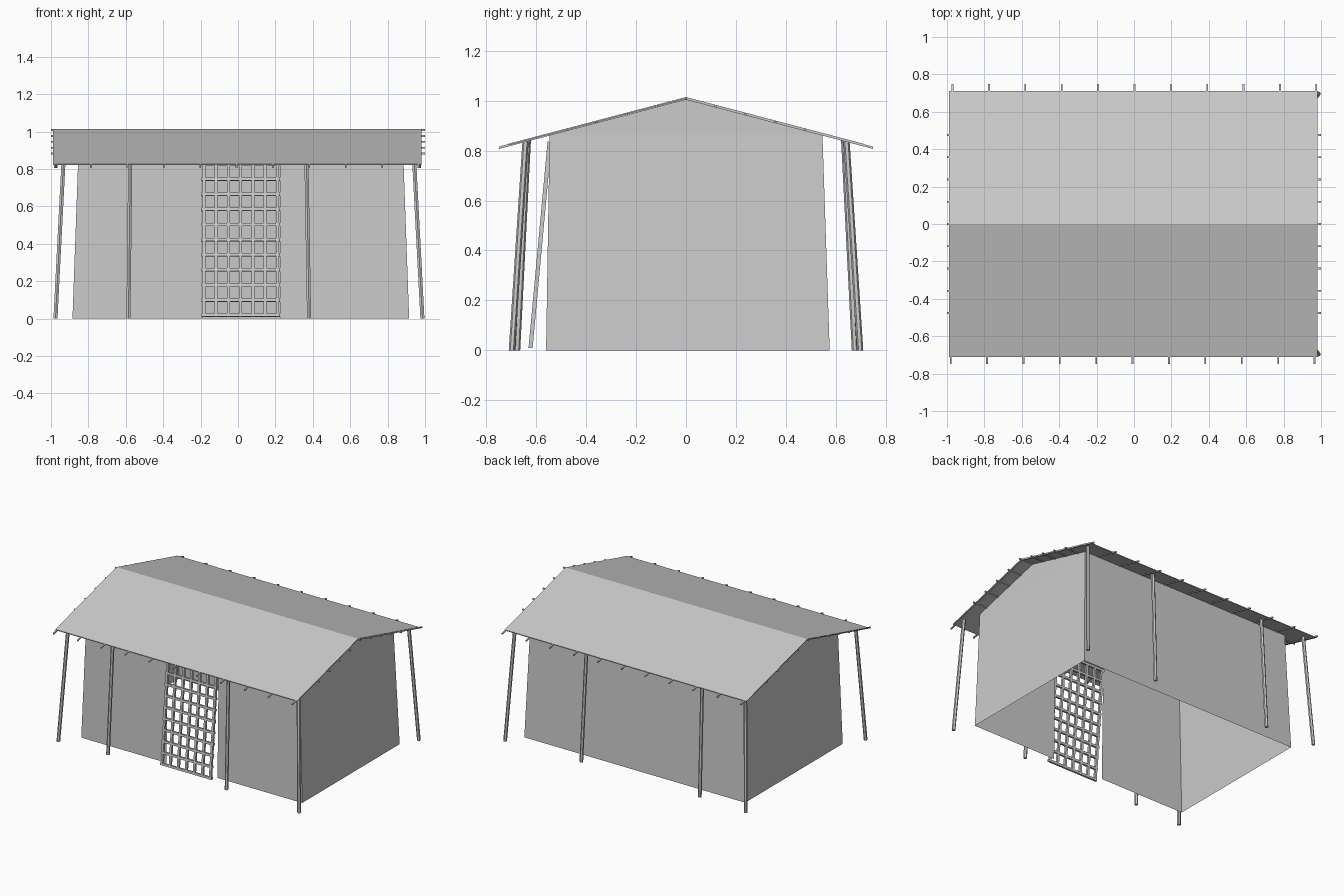
import bpy, bmesh, math
from mathutils import Vector

if "Cube" in bpy.data.objects:
    bpy.data.objects.remove(bpy.data.objects["Cube"])

RIDGE, SLOPE = 1.011, 0.263


def roof_z(y):
    return RIDGE - SLOPE * abs(y)


def finish(name, bm):
    bmesh.ops.recalc_face_normals(bm, faces=bm.faces)
    me = bpy.data.meshes.new(name)
    bm.to_mesh(me)
    bm.free()
    ob = bpy.data.objects.new(name, me)
    bpy.context.collection.objects.link(ob)
    return ob


def face(bm, *pts):
    bm.faces.new([bm.verts.new(p) for p in pts])


def prism(bm, p, q, r, n, u, v):
    """n-sided stick from p to q, section spanned by u and v"""
    rings = []
    for c in (p, q):
        rings.append([bm.verts.new(Vector(c)
                      + Vector(u) * r * math.cos(math.tau * (i + 0.5) / n)
                      + Vector(v) * r * math.sin(math.tau * (i + 0.5) / n))
                      for i in range(n)])
    a, b = rings
    for i in range(n):
        j = (i + 1) % n
        bm.faces.new((a[i], a[j], b[j], b[i]))
    bm.faces.new(a[::-1])
    bm.faces.new(b)


X, Y, Z = (1, 0, 0), (0, 1, 0), (0, 0, 1)

# Tapered walls: bottom and top footprints
bx0, bx1, by0, by1 = -0.885, 0.915, -0.56, 0.575
tx0, tx1, ty = -0.854, 0.884, 0.546
tz = roof_z(ty) - 0.004
door0, door1 = -0.19, 0.225

bm = bmesh.new()
face(bm, (bx0, by1, 0), (bx1, by1, 0), (tx1, ty, tz), (tx0, ty, tz))
finish("back_wall", bm)

bm = bmesh.new()
face(bm, (bx0, by0, 0), (door0, by0, 0), (door0, -ty, tz), (tx0, -ty, tz))
face(bm, (door1, by0, 0), (bx1, by0, 0), (tx1, -ty, tz), (door1, -ty, tz))
finish("front_wall", bm)

for name, bx, tx in (("left", bx0, tx0), ("right", bx1, tx1)):
    bm = bmesh.new()
    face(bm, (bx, by0, 0), (bx, by1, 0), (tx, ty, tz), (tx, -ty, tz))
    face(bm, (tx, -ty, tz), (tx, ty, tz), (tx, 0, RIDGE - 0.004))
    finish(name + "_gable_wall", bm)

# Roof sheet, extruded from its folded profile
bm = bmesh.new()
prof = [(-0.711, 0.003), (0, 0.003), (0.711, 0.003),
        (0.711, -0.003), (0, -0.003), (-0.711, -0.003)]
ends = [[bm.verts.new((x, y, roof_z(y) + d)) for y, d in prof] for x in (-0.99, 0.98)]
for i in range(6):
    j = (i + 1) % 6
    bm.faces.new((ends[0][i], ends[0][j], ends[1][j], ends[1][i]))
for e in ends:
    bm.faces.new((e[0], e[1], e[4], e[5]))
    bm.faces.new((e[1], e[2], e[3], e[4]))
finish("roof_sheet", bm)

# Rafters poking out at the eaves
bm = bmesh.new()
for side, off in ((-1, -0.98), (1, -0.97)):
    for i in range(11):
        x = off + 0.1945 * i
        prism(bm, (x, 0, RIDGE - 0.003), (x, side * 0.748, roof_z(0.748) - 0.003),
              0.0065, 4, X, Z)
finish("rafters", bm)

# Purlins poking out at the gables
bm = bmesh.new()
for i in range(-4, 5):
    y = 0.119 * i
    z = roof_z(y) - 0.003
    prism(bm, (-0.999, y, z), (0.999, y, z), 0.0065, 4, Y, Z)
finish("purlins", bm)

# Leaning posts: bottom x, top x, bottom y, top y
posts = [(-0.976, -0.933, 0.697, 0.642), (-0.586, -0.576, 0.676, 0.633),
         (0.380, 0.366, 0.676, 0.633), (0.986, 0.942, 0.697, 0.642)]
for name, s in (("front", -1), ("back", 1)):
    for k, (xb, xt, yb, yt) in enumerate(posts):
        bm = bmesh.new()
        prism(bm, (xb, s * yb, 0), (xt, s * yt, roof_z(yt) - 0.002), 0.0125, 6, X, Y)
        finish(f"{name}_post_{k + 1}", bm)

# Lattice door leaning on the opening
foot, head = Vector((0, -0.622, 0.01)), Vector((0, -0.546, 0.835))
up = (head - foot).normalized()
out = up.cross(Vector(X))
bm = bmesh.new()
for i in range(7):
    dx = Vector((-0.182 + 0.0655 * i, 0, 0))
    prism(bm, foot + dx, head + dx, 0.0115, 4, X, out)
for i in range(11):
    c = foot.lerp(head, 0.01 + 0.098 * i)
    prism(bm, c + Vector((-0.194, 0, 0)), c + Vector((0.225, 0, 0)), 0.0115, 4, up, out)
finish("lattice_door", bm)
